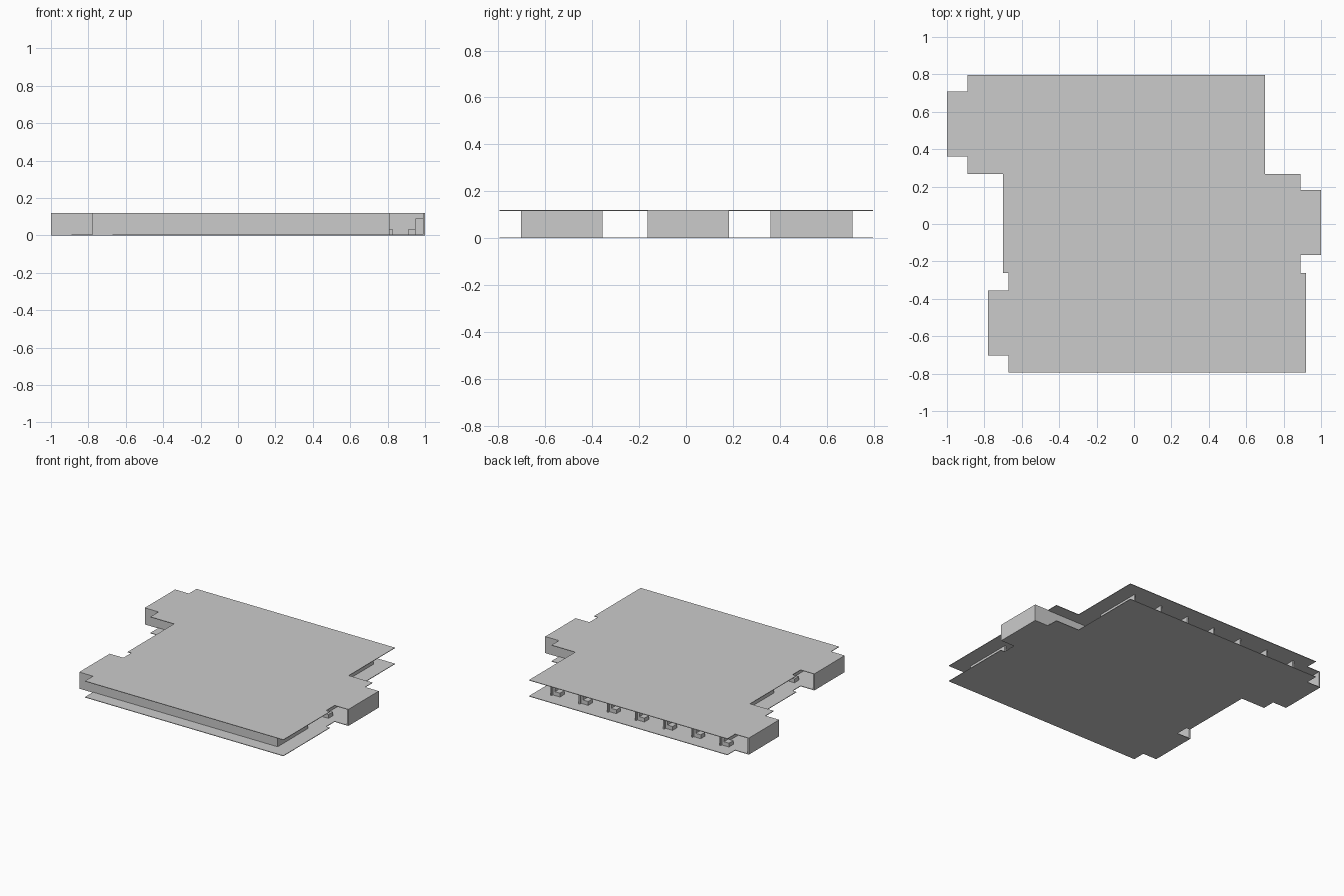
import bpy
import bmesh
from mathutils import Vector

if "Cube" in bpy.data.objects:
    bpy.data.objects.remove(bpy.data.objects["Cube"])

LENGTH, DEPTH, HEIGHT = 1.59, 0.348, 0.12
UNITS, WALL, SLAB = 7, 0.010, 0.004
PITCH = (LENGTH - WALL) / UNITS


def boxes(name, items):
    """One object made from boxes given as (low corner, high corner)."""
    bm = bmesh.new()
    for a, b in items:
        lo = Vector([min(p, q) for p, q in zip(a, b)])
        hi = Vector([max(p, q) for p, q in zip(a, b)])
        verts = bmesh.ops.create_cube(bm, size=1)["verts"]
        for v in verts:
            v.co = (lo + hi) / 2 + Vector([c * d for c, d in zip(v.co, hi - lo)])
    mesh = bpy.data.meshes.new(name)
    bm.to_mesh(mesh)
    bm.free()
    obj = bpy.data.objects.new(name, mesh)
    bpy.context.collection.objects.link(obj)
    return obj


def row(label, x_end, y_front, s):
    """Row of open-fronted rooms; s = 1 opens to +y, s = -1 is turned half round."""
    def block(u0, u1, d0, d1, z0, z1):
        return ((x_end + s * u0, y_front - s * d0, z0),
                (x_end + s * u1, y_front - s * d1, z1))

    # shell: floor, ceiling, rear wall and the walls between rooms
    boxes(label + "_floor", [block(0, LENGTH, 0, DEPTH, 0, SLAB)])
    boxes(label + "_ceiling", [block(0, LENGTH, 0, DEPTH, HEIGHT - SLAB, HEIGHT)])
    boxes(label + "_rear_wall",
          [block(0, LENGTH, DEPTH - WALL, DEPTH, 0, HEIGHT)])
    boxes(label + "_room_walls",
          [block(i * PITCH, i * PITCH + WALL, 0, DEPTH, 0, HEIGHT)
           for i in range(UNITS + 1)])

    # furniture repeated in every room
    cabinets, beds, benches = [], [], []
    for i in range(UNITS):
        u = i * PITCH
        cabinets.append(block(u + WALL, u + 0.05, 0.25, 0.338, SLAB, 0.09))
        beds.append(block(u + 0.05, u + 0.09, 0.22, 0.338, SLAB, 0.03))
        benches.append(block(u + 0.17, u + PITCH, 0.015, 0.065, SLAB, 0.032))
        benches.append(block(u + 0.21, u + PITCH, 0.015, 0.065, 0.032, 0.06))
    boxes(label + "_cabinets", cabinets)
    boxes(label + "_beds", beds)
    boxes(label + "_benches", benches)


# three staggered rows, the middle one facing the front row
row("front_row", -0.78, -0.355, 1)
row("middle_row", 1.0, -0.165, -1)
row("back_row", -1.0, 0.709, 1)

# walkway and roof sheets, offset from each row
for label, x0, y0, y1 in (("front", -0.67, -0.795, -0.263),
                          ("middle", -0.70, -0.263, 0.268),
                          ("back", -0.89, 0.268, 0.797)):
    x1 = x0 + LENGTH
    boxes(label + "_walkway", [((x0, y0, 0), (x1, y1, SLAB))])
    boxes(label + "_roof", [((x0, y0, HEIGHT - SLAB), (x1, y1, HEIGHT))])
